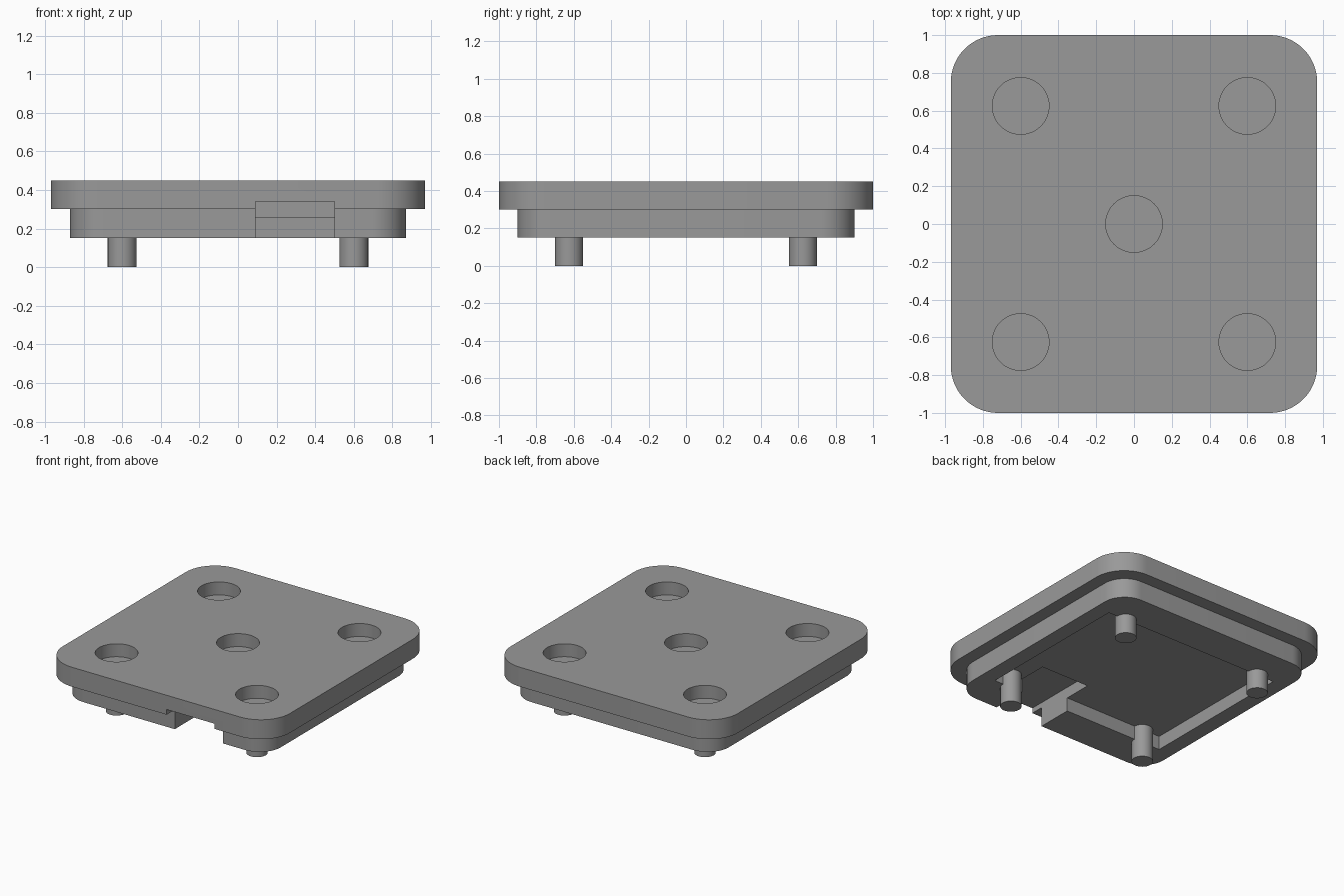
import bpy, bmesh, math

if "Cube" in bpy.data.objects:
    bpy.data.objects.remove(bpy.data.objects["Cube"])

gray = bpy.data.materials.new("mid gray")
gray.diffuse_color = (0.32, 0.32, 0.32, 1)
gray.use_nodes = True
gray.node_tree.nodes["Principled BSDF"].inputs["Base Color"].default_value = gray.diffuse_color


def prism(name, pts, z0, z1):
    """Extrude a closed outline from z0 up to z1."""
    bm = bmesh.new()
    face = bm.faces.new([bm.verts.new((x, y, z0)) for x, y in pts])
    ext = bmesh.ops.extrude_face_region(bm, geom=[face])
    bmesh.ops.translate(bm, vec=(0, 0, z1 - z0),
                        verts=[v for v in ext["geom"] if isinstance(v, bmesh.types.BMVert)])
    bmesh.ops.recalc_face_normals(bm, faces=bm.faces)
    mesh = bpy.data.meshes.new(name)
    bm.to_mesh(mesh)
    bm.free()
    mesh.materials.append(gray)
    ob = bpy.data.objects.new(name, mesh)
    bpy.context.collection.objects.link(ob)
    return ob


def rounded(hx, hy, r, n=16):
    """Rectangle outline with rounded corners."""
    pts = []
    for q, (sx, sy) in enumerate([(1, 1), (-1, 1), (-1, -1), (1, -1)]):
        for i in range(n + 1):
            a = math.pi / 2 * (q + i / n)
            pts.append((sx * (hx - r) + r * math.cos(a), sy * (hy - r) + r * math.sin(a)))
    return pts


def circle(cx, cy, r, n=48):
    return [(cx + r * math.cos(2 * math.pi * i / n), cy + r * math.sin(2 * math.pi * i / n))
            for i in range(n)]


def rect(x0, x1, y0, y1):
    return [(x0, y0), (x1, y0), (x1, y1), (x0, y1)]


def combine(target, other, op):
    """Apply a boolean and remove the helper."""
    bpy.context.view_layer.objects.active = target
    mod = target.modifiers.new("bool", 'BOOLEAN')
    mod.operation, mod.object, mod.solver = op, other, 'EXACT'
    bpy.ops.object.modifier_apply(modifier=mod.name)
    bpy.data.objects.remove(other)


def smooth(ob):
    bpy.ops.object.select_all(action='DESELECT')
    ob.select_set(True)
    bpy.context.view_layer.objects.active = ob
    bpy.ops.object.shade_smooth_by_angle(angle=math.radians(30))


corners = [(sx * 0.6, sy * 0.625) for sx in (-1, 1) for sy in (-1, 1)]

# Wide lid plate over a narrower base
lid = prism("lid", rounded(0.97, 1.0, 0.25), 0.30, 0.45)
combine(lid, prism("base", rounded(0.87, 0.90, 0.18), 0.15, 0.36), 'UNION')

# Underside pocket and front connector notch
combine(lid, prism("pocket", rect(-0.75, 0.75, -0.62, 0.62), 0.05, 0.255), 'DIFFERENCE')
combine(lid, prism("notch", rect(0.09, 0.50, -1.2, -0.40), 0.05, 0.34), 'DIFFERENCE')

# Round recesses in the top: four corners and the centre
for x, y in corners + [(0, 0)]:
    combine(lid, prism("recess", circle(x, y, 0.15), 0.35, 0.6), 'DIFFERENCE')
smooth(lid)

# Pegs standing under the four corners
for i, (x, y) in enumerate(corners):
    smooth(prism(f"peg_{i + 1}", circle(x, y, 0.075, 32), 0.0, 0.26))
